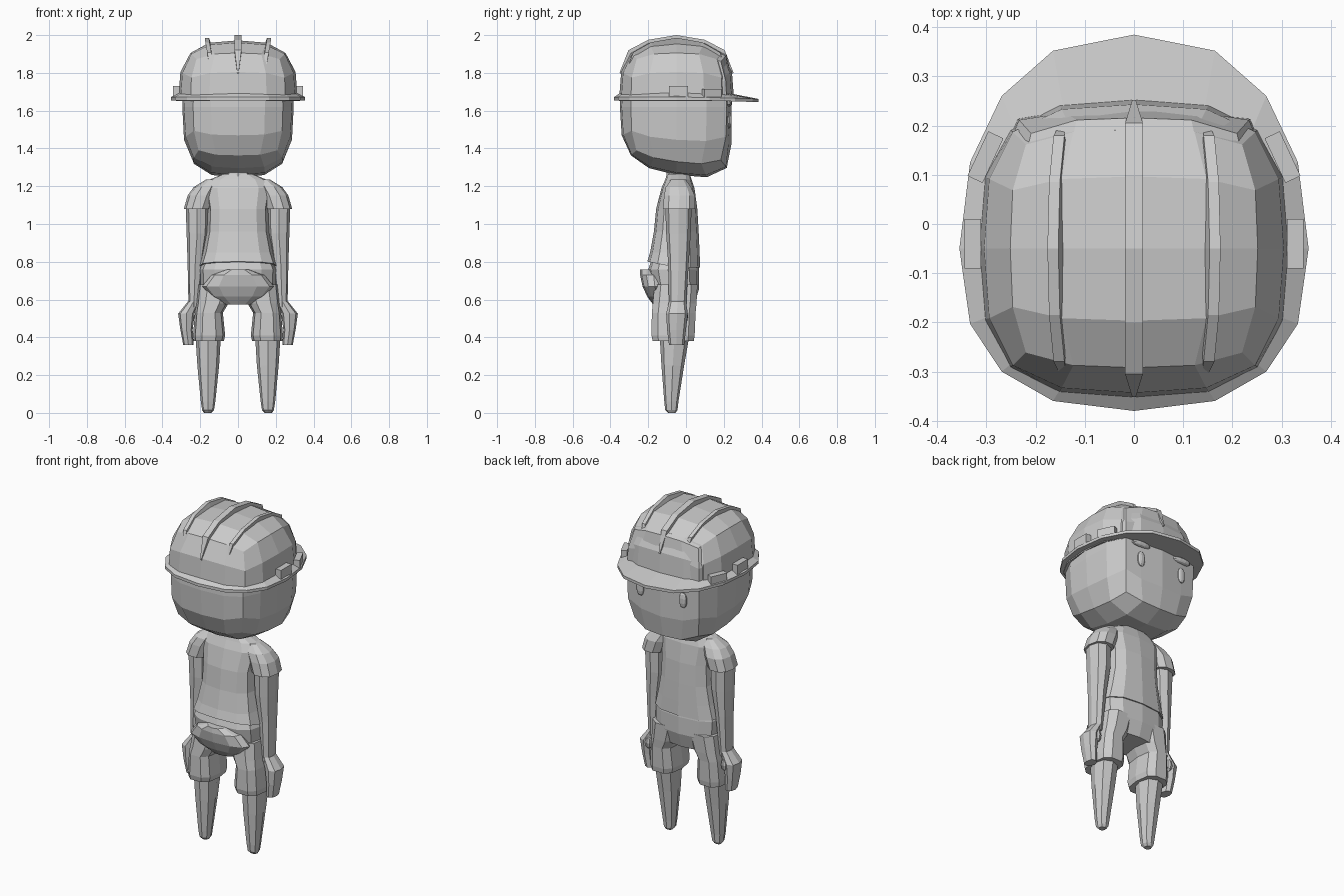
import bpy, bmesh
from math import sin, cos, pi, radians
from mathutils import Vector, Matrix

cube = bpy.data.objects.get("Cube")
if cube:
    bpy.data.objects.remove(cube)

grey = bpy.data.materials.new("plain grey")
grey.use_nodes = True
colour = (0.6, 0.6, 0.6, 1)
grey.diffuse_color = colour
grey.node_tree.nodes["Principled BSDF"].inputs["Base Color"].default_value = colour


def finish(bm, name, mirror=False):
    """Turn a bmesh into a flat shaded object, optionally mirrored across x."""
    bmesh.ops.recalc_face_normals(bm, faces=bm.faces)
    mesh = bpy.data.meshes.new(name)
    bm.to_mesh(mesh)
    bm.free()
    mesh.materials.append(grey)
    obj = bpy.data.objects.new(name, mesh)
    bpy.context.collection.objects.link(obj)
    if mirror:
        obj.modifiers.new("mirror", 'MIRROR').use_mirror_merge = False
    return obj


def skin(bm, rings, closed=False):
    """Bridge equal rings of points; cap the ends unless the rings loop round."""
    loops = [[bm.verts.new(p) for p in ring] for ring in rings]
    pairs = list(zip(loops, loops[1:]))
    if closed:
        pairs.append((loops[-1], loops[0]))
    else:
        bm.faces.new(loops[0])
        bm.faces.new(loops[-1])
    for low, high in pairs:
        for i in range(len(low)):
            j = (i + 1) % len(low)
            bm.faces.new((low[i], low[j], high[j], high[i]))


def oval(z, x0, x1, y0, y1, sides, power):
    """Horizontal rounded-square outline that fills the given bounds."""
    points = []
    for i in range(sides):
        a = 2 * pi * i / sides
        c, s = cos(a), sin(a)
        u = abs(c) ** (2 / power) * (1 if c > 0 else -1)
        v = abs(s) ** (2 / power) * (1 if s > 0 else -1)
        points.append(((x0 + x1 + (x1 - x0) * u) / 2,
                       (y0 + y1 + (y1 - y0) * v) / 2, z))
    return points


def loft(name, sections, sides=8, power=2.4, mirror=True):
    bm = bmesh.new()
    skin(bm, [oval(*s, sides, power) for s in sections])
    return finish(bm, name, mirror)


def round_cube(centre, half, power=3, cuts=3):
    """Subdivided cube puffed out to a superellipsoid; power 2 is a sphere."""
    bm = bmesh.new()
    bmesh.ops.create_cube(bm, size=2)
    bmesh.ops.subdivide_edges(bm, edges=bm.edges, cuts=cuts, use_grid_fill=True)
    for v in bm.verts:
        p = v.co / sum(abs(c) ** power for c in v.co) ** (1 / power)
        v.co = Vector(centre) + Vector(p[i] * half[i] for i in range(3))
    return bm


def box(name, centre, size, turn=0):
    bm = bmesh.new()
    bmesh.ops.create_cube(bm, size=1)
    bm.transform(Matrix.Translation(centre) @ Matrix.Rotation(turn, 4, 'Z')
                 @ Matrix.Diagonal((*size, 1)))
    return finish(bm, name, True)


# Head: chin lower than the nape, face flattened
mid = -0.05
bm = round_cube((0, mid, 1.62), (0.295, 0.3, 0.34), 3.2)
for v in bm.verts:
    low = max(0, 1.62 - v.co.z) / 0.34
    v.co.z -= low * (0.17 * (v.co.y - mid) + 0.02)
    if v.co.y > mid:
        v.co.y = min(mid + (v.co.y - mid) * 1.1, 0.24 - 0.1 * abs(v.co.x))
finish(bm, "head")

# Eyes and eyebrows
for name, z, half in (("eye", 1.55, (0.024, 0.016, 0.047)),
                      ("eyebrow", 1.64, (0.062, 0.02, 0.018))):
    finish(round_cube((0.14, 0.226, z), half, 2.2, 2), name, True)

# Helmet dome: upper half of a rounded cube
bm = round_cube((0, mid, 1.65), (0.317, 0.305, 0.322))
bmesh.ops.delete(bm, geom=[v for v in bm.verts if v.co.z < 1.64], context='VERTS')
finish(bm, "helmet_dome")

# Helmet rim, drawn out into a peak over the face
bm = bmesh.new()
rings = []
for reach, z in ((0, 1.7), (1, 1.672), (1, 1.655), (0, 1.66)):
    ring = []
    for x, y, _ in oval(0, -1, 1, -1, 1, 16, 2.5):
        peak = max(0, y) ** 2
        ring.append((x * (0.305 + 0.05 * reach),
                     mid + y * (0.29 + 0.04 * reach) + 0.105 * peak * reach,
                     z - 0.01 * peak))
    rings.append(ring)
skin(bm, rings, closed=True)
finish(bm, "helmet_rim")

# Ridges running over the helmet from back to front
ARC = [(-0.352, 1.8), (-0.305, 1.92), (-0.2, 1.975), (-0.05, 2.0),
       (0.1, 1.975), (0.205, 1.92), (0.252, 1.8)]


def ridge(name, x, lean, width, length, height, mirror):
    bm = bmesh.new()
    rings = []
    for i, (y, z) in enumerate(ARC):
        bulge = sin(pi * i / (len(ARC) - 1))
        w = width * (0.2 + 0.8 * min(1, 2 * bulge))
        top = x + lean * bulge
        y, z = mid + (y - mid) * length, 1.65 + (z - 1.65) * height
        yb, zb = mid + (y - mid) * 0.8, 1.65 + (z - 1.65) * 0.8
        rings.append([(x - w, yb, zb), (x + w, yb, zb), (top + w, y, z), (top - w, y, z)])
    skin(bm, rings)
    finish(bm, name, mirror)


ridge("centre_ridge", 0, 0, 0.018, 1, 1, False)
ridge("side_ridge", 0.14, 0.025, 0.011, 0.9, 0.96, True)

# Clips on the helmet sides
box("side_clip", (0.328, -0.04, 1.697), (0.034, 0.1, 0.065))
box("front_clip", (0.302, 0.136, 1.692), (0.034, 0.1, 0.048), radians(25))

# Neck and shirt
loft("neck", [(1.2, -0.07, 0.07, -0.11, 0.03), (1.3, -0.06, 0.06, -0.1, 0.02)], mirror=False)
shirt = [(0.77, 0.208, -0.205, 0.075), (0.85, 0.187, -0.19, 0.072),
         (0.96, 0.165, -0.17, 0.067), (1.08, 0.16, -0.158, 0.06),
         (1.19, 0.18, -0.13, 0.045), (1.235, 0.15, -0.11, 0.03),
         (1.265, 0.08, -0.1, 0.02)]
bm = bmesh.new()
skin(bm, [oval(z, -w, w, back, front, 12, 2.8) for z, w, back, front in shirt])
for v in bm.verts:      # hem rises at the back
    if v.co.z < 0.8:
        v.co.z += max(0, -v.co.y - 0.05) * 0.2
finish(bm, "shirt")

# Sleeves, arms and hands
loft("sleeve", [(1.08, 0.145, 0.287, -0.125, 0.05), (1.15, 0.12, 0.267, -0.12, 0.05),
                (1.195, 0.1, 0.235, -0.11, 0.03), (1.235, 0.1, 0.17, -0.08, 0.0)], 10)
loft("arm", [(0.56, 0.205, 0.262, -0.09, 0.0), (0.8, 0.185, 0.267, -0.095, 0.015),
             (0.95, 0.16, 0.272, -0.105, 0.025), (1.1, 0.155, 0.277, -0.11, 0.03)])
loft("hand", [(0.36, 0.235, 0.29, -0.09, -0.01), (0.44, 0.24, 0.305, -0.1, 0.0),
              (0.525, 0.23, 0.317, -0.105, 0.01), (0.59, 0.205, 0.265, -0.09, 0.0)])
finish(round_cube((0.25, -0.008, 0.515), (0.022, 0.02, 0.04), 2, 1), "thumb", True)

# Shorts: hips, seat and two wide legs
loft("hips", [(0.575, -0.15, 0.15, -0.16, 0.045), (0.66, -0.2, 0.2, -0.18, 0.07),
              (0.76, -0.205, 0.205, -0.2, 0.07), (0.82, -0.18, 0.18, -0.18, 0.06)],
     12, 2.8, False)
seat = [(0.575, 0.07, -0.175), (0.615, 0.14, -0.205), (0.67, 0.19, -0.23),
        (0.73, 0.14, -0.243), (0.76, 0.06, -0.243)]
loft("seat", [(z, -w, w, back, -0.1) for z, w, back in seat], 12, 2.2, False)
loft("shorts_leg", [(0.38, 0.075, 0.235, -0.18, 0.045), (0.41, 0.068, 0.238, -0.187, 0.05),
                    (0.53, 0.08, 0.228, -0.185, 0.055), (0.58, 0.05, 0.222, -0.18, 0.06),
                    (0.68, 0.02, 0.213, -0.17, 0.065)], 10, 2.8)

# Tapering lower legs
loft("lower_leg", [(0, 0.14, 0.18, -0.095, -0.055), (0.015, 0.127, 0.19, -0.11, -0.045),
                   (0.06, 0.12, 0.197, -0.115, -0.04), (0.25, 0.1, 0.215, -0.13, -0.01),
                   (0.42, 0.09, 0.226, -0.14, 0.02)])
